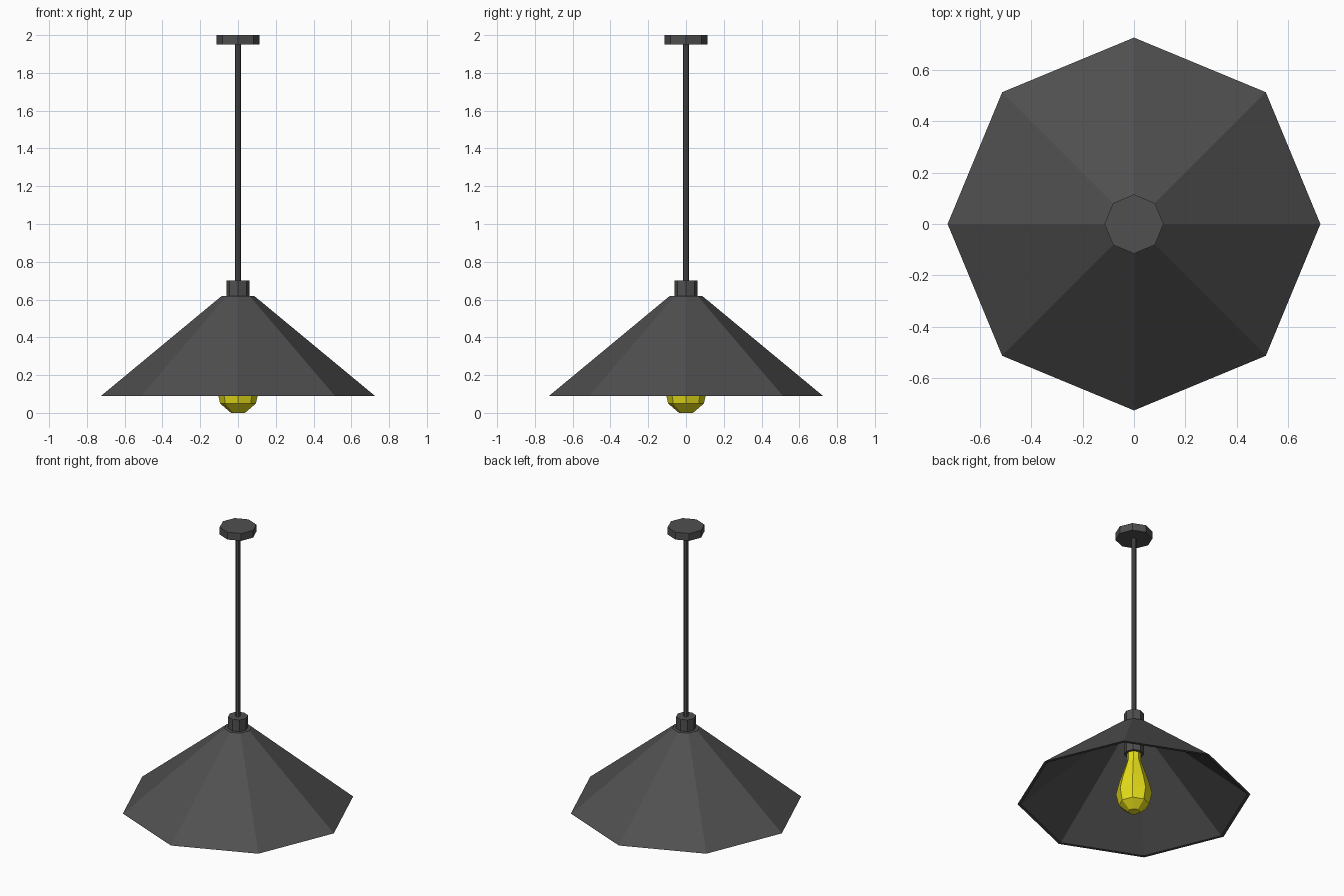
import bpy, bmesh, math

if "Cube" in bpy.data.objects:
    bpy.data.objects.remove(bpy.data.objects["Cube"])

SIDES = 8


def material(name, rgb):
    m = bpy.data.materials.new(name)
    m.diffuse_color = (*rgb, 1)
    m.use_nodes = True
    m.node_tree.nodes["Principled BSDF"].inputs["Base Color"].default_value = m.diffuse_color
    return m


metal = material("dark grey metal", (0.08, 0.08, 0.08))
glass = material("yellow bulb", (0.80, 0.74, 0.01))


def lathe(name, profile, mat, closed=False):
    """Revolve (radius, z) points into an eight-sided part; closed joins last ring to first."""
    bm = bmesh.new()
    rings = [[bm.verts.new((r * math.cos(a), r * math.sin(a), z))
              for a in (math.tau * i / SIDES for i in range(SIDES))]
             for r, z in profile]
    pairs = list(zip(rings, rings[1:]))
    if closed:
        pairs.append((rings[-1], rings[0]))
    for low, high in pairs:
        for i in range(SIDES):
            j = (i + 1) % SIDES
            bm.faces.new((low[i], low[j], high[j], high[i]))
    if not closed:
        bm.faces.new(rings[0])
        bm.faces.new(rings[-1])
    bmesh.ops.recalc_face_normals(bm, faces=bm.faces)
    mesh = bpy.data.meshes.new(name)
    bm.to_mesh(mesh)
    bm.free()
    mesh.materials.append(mat)
    ob = bpy.data.objects.new(name, mesh)
    bpy.context.collection.objects.link(ob)
    return ob


# Ceiling mount and hanging rod
lathe("ceiling_mount", [(0.115, 1.95), (0.115, 2.0)], metal)
lathe("rod", [(0.016, 0.69), (0.016, 1.96)], metal)

# Socket passing through the top of the shade
lathe("socket", [(0.062, 0.41), (0.062, 0.70)], metal)

# Thin conical shade, open underneath
lathe("shade", [(0.725, 0.09), (0.085, 0.62), (0.055, 0.62),
                (0.055, 0.605), (0.078, 0.605), (0.705, 0.09)], metal, closed=True)

# Pear-shaped bulb
lathe("bulb", [(0.037, 0.0), (0.095, 0.05), (0.112, 0.13), (0.09, 0.22),
               (0.045, 0.36), (0.045, 0.42)], glass)
